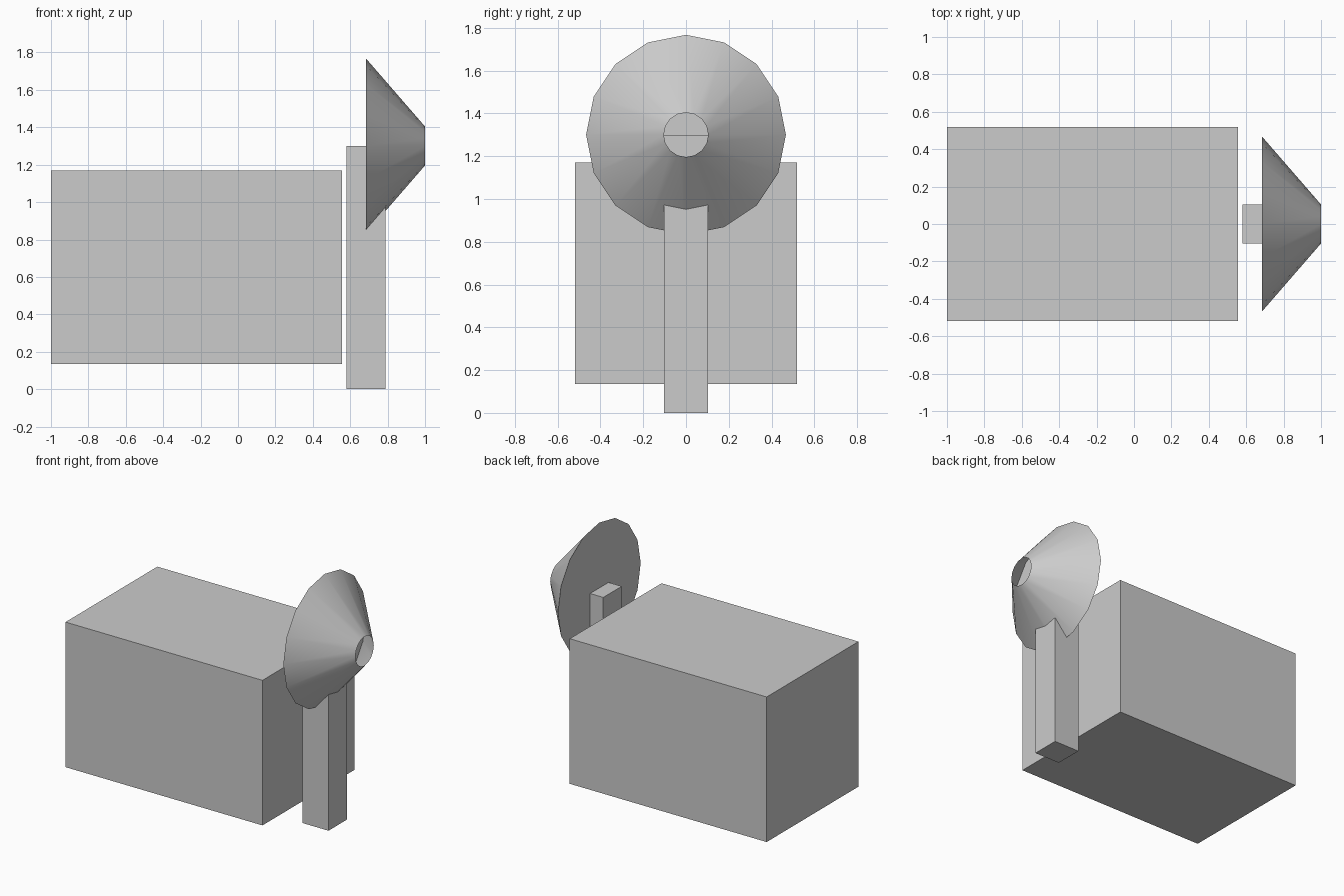
import bpy
import bmesh
from math import radians
from mathutils import Matrix, Vector

default = bpy.data.objects.get("Cube")
if default:
    bpy.data.objects.remove(default, do_unlink=True)

# One plain grey for everything
grey = bpy.data.materials.new("light_grey")
grey.use_nodes = True
colour = (0.6, 0.6, 0.6, 1)
grey.diffuse_color = colour
grey.node_tree.nodes["Principled BSDF"].inputs["Base Color"].default_value = colour


def add_object(name, bm):
    mesh = bpy.data.meshes.new(name)
    bm.to_mesh(mesh)
    bm.free()
    mesh.materials.append(grey)
    obj = bpy.data.objects.new(name, mesh)
    bpy.context.collection.objects.link(obj)
    return obj


def add_box(name, low, high):
    low, high = Vector(low), Vector(high)
    bm = bmesh.new()
    place = Matrix.Translation((low + high) / 2) @ Matrix.Diagonal((high - low).to_4d())
    bmesh.ops.create_cube(bm, size=1, matrix=place)
    return add_object(name, bm)


# Large block and the upright post beside it
add_box("main_block", (-1, -0.518, 0.134), (0.556, 0.518, 1.17))
add_box("post", (0.581, -0.104, 0), (0.788, 0.104, 1.3))

# Sixteen-sided cone pointing to +x: closed wide end, open narrow end
base_x, tip_x, centre_z = 0.685, 1.0, 1.3
place = Matrix.Translation(((base_x + tip_x) / 2, 0, centre_z)) @ Matrix.Rotation(radians(90), 4, "Y")
bm = bmesh.new()
bmesh.ops.create_cone(bm, cap_ends=True, cap_tris=False, segments=16,
                      radius1=0.467, radius2=0.104, depth=tip_x - base_x, matrix=place)
tip_cap = [f for f in bm.faces if f.calc_center_median().x > tip_x - 0.01]
bmesh.ops.delete(bm, geom=tip_cap, context="FACES_ONLY")
cone = add_object("cone", bm)

# Smooth cone wall with a sharp rim
bpy.ops.object.select_all(action="DESELECT")
cone.select_set(True)
bpy.context.view_layer.objects.active = cone
bpy.ops.object.shade_smooth_by_angle(angle=radians(30))
